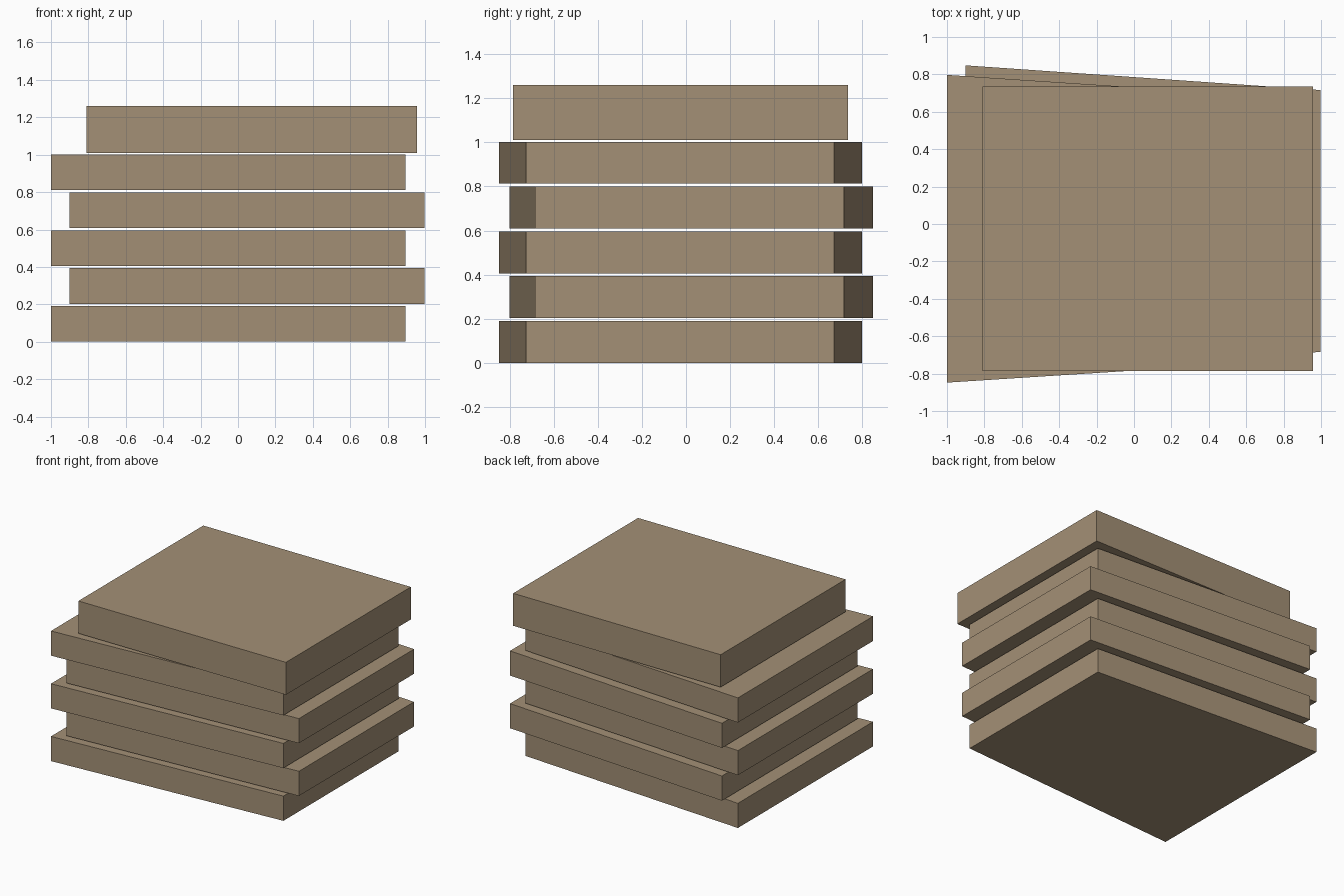
import bpy
import bmesh

cube = bpy.data.objects.get("Cube")
if cube:
    bpy.data.objects.remove(cube, do_unlink=True)

# Single wood colour
wood = bpy.data.materials.new("tan_wood")
wood.use_nodes = True
colour = (0.37, 0.28, 0.18, 1)
wood.diffuse_color = colour
wood.node_tree.nodes["Principled BSDF"].inputs["Base Color"].default_value = colour


def slab(name, outline, bottom, thickness):
    """Extrude a flat outline upwards into a solid slab."""
    bm = bmesh.new()
    face = bm.faces.new([bm.verts.new((x, y, bottom)) for x, y in outline])
    grown = bmesh.ops.extrude_face_region(bm, geom=[face])["geom"]
    top = [v for v in grown if isinstance(v, bmesh.types.BMVert)]
    bmesh.ops.translate(bm, verts=top, vec=(0, 0, thickness))
    bmesh.ops.recalc_face_normals(bm, faces=bm.faces)
    mesh = bpy.data.meshes.new(name)
    bm.to_mesh(mesh)
    bm.free()
    mesh.materials.append(wood)
    obj = bpy.data.objects.new(name, mesh)
    bpy.context.collection.objects.link(obj)
    return obj


# Tapered slabs, alternately shifted to each side
right_outline = [(-1, -0.848), (0.895, -0.726), (0.895, 0.672), (-1, 0.797)]
left_outline = [(-0.9, -0.8), (0.998, -0.684), (0.998, 0.716), (-0.9, 0.848)]
for i in range(5):
    slab(f"stack_slab_{i + 1}", left_outline if i % 2 else right_outline,
         i * 0.203, 0.19)

# Thicker rectangular slab on top
slab("top_slab", [(-0.81, -0.785), (0.958, -0.785), (0.958, 0.735), (-0.81, 0.735)],
     1.01, 0.25)
